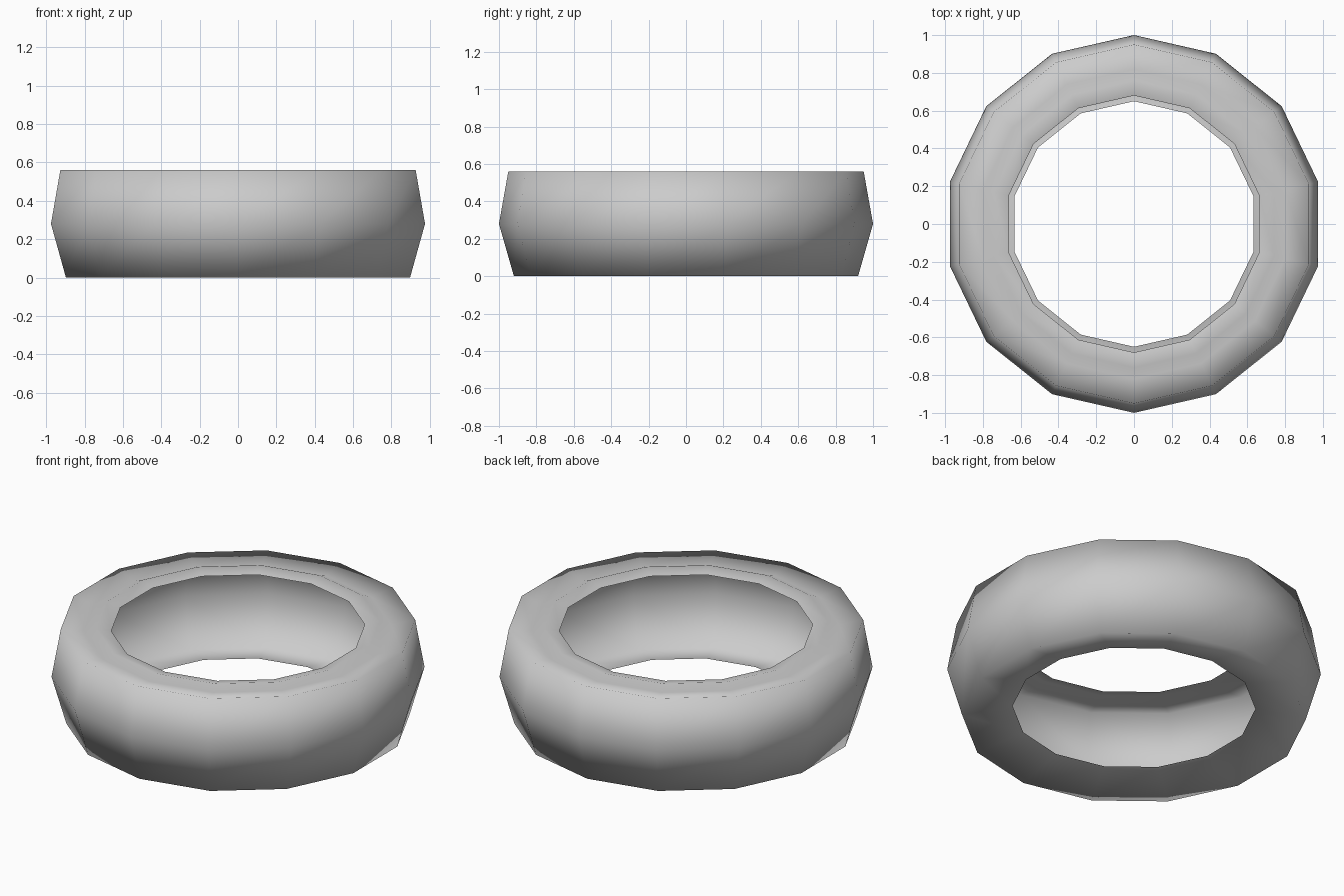
import bpy, bmesh, math

if "Cube" in bpy.data.objects:
    bpy.data.objects.remove(bpy.data.objects["Cube"])

SIDES = 14

# Open C-shaped cross-section (radius, height), from lower lip around to upper lip
PROFILE = [
    (0.65, 0.06),   # lower lip
    (0.92, 0.00),   # bottom edge
    (1.00, 0.28),   # widest point of the tread
    (0.95, 0.56),   # shoulder
    (0.82, 0.535),  # groove
    (0.76, 0.56),   # bead ridge
    (0.68, 0.54),   # upper lip
]

rubber = bpy.data.materials.new("grey rubber")
rubber.diffuse_color = (0.6, 0.6, 0.6, 1)
rubber.use_nodes = True
rubber.node_tree.nodes["Principled BSDF"].inputs["Base Color"].default_value = rubber.diffuse_color


def revolve(name, profile, sides, material):
    bm = bmesh.new()
    rings = []
    for r, z in profile:
        ring = []
        for i in range(sides):
            a = math.pi / 2 + 2 * math.pi * i / sides
            ring.append(bm.verts.new((r * math.cos(a), r * math.sin(a), z)))
        rings.append(ring)
    for low, high in zip(rings, rings[1:]):
        for i in range(sides):
            j = (i + 1) % sides
            face = bm.faces.new((low[i], low[j], high[j], high[i]))
            face.smooth = True
    mesh = bpy.data.meshes.new(name)
    bm.to_mesh(mesh)
    bm.free()
    mesh.materials.append(material)
    obj = bpy.data.objects.new(name, mesh)
    bpy.context.collection.objects.link(obj)
    return obj


# Hollow tire shell
revolve("tire_shell", PROFILE, SIDES, rubber)
